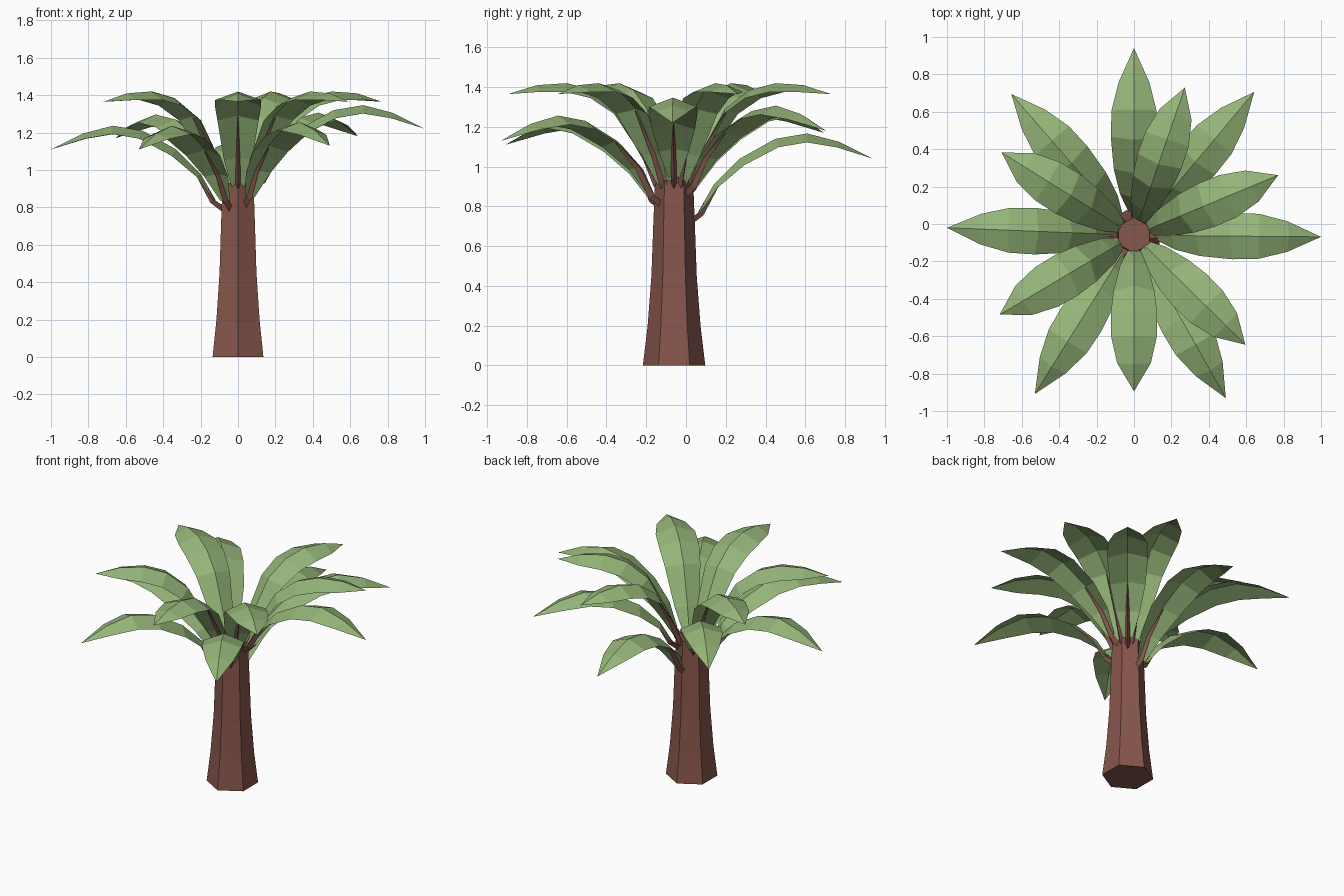
import bpy, bmesh, math
from mathutils import Vector

if "Cube" in bpy.data.objects:
    bpy.data.objects.remove(bpy.data.objects["Cube"])

CY = -0.06  # trunk axis position along y


def material(name, rgb):
    m = bpy.data.materials.new(name)
    m.diffuse_color = (*rgb, 1)
    m.use_nodes = True
    m.node_tree.nodes["Principled BSDF"].inputs["Base Color"].default_value = m.diffuse_color
    return m


green = material("leaf green", (0.30, 0.46, 0.19))
brown = material("bark brown", (0.24, 0.092, 0.072))


def make_object(name, bm, mat):
    me = bpy.data.meshes.new(name)
    bm.to_mesh(me)
    bm.free()
    me.materials.append(mat)
    ob = bpy.data.objects.new(name, me)
    bpy.context.collection.objects.link(ob)
    return ob


def loft(bm, rings):
    """Closed tube through rings of equal point count, capped at both ends."""
    vs = [[bm.verts.new(p) for p in ring] for ring in rings]
    n = len(vs[0])
    for a, b in zip(vs, vs[1:]):
        for i in range(n):
            j = (i + 1) % n
            bm.faces.new((a[i], a[j], b[j], b[i]))
    bm.faces.new(vs[0])
    bm.faces.new(vs[-1])
    bmesh.ops.recalc_face_normals(bm, faces=bm.faces)


# Trunk: flared hexagonal column
bm = bmesh.new()
loft(bm, [[(r * math.sin(i * math.pi / 3), CY + r * math.cos(i * math.pi / 3), z)
           for i in range(6)]
          for z, r in ((0, 0.157), (0.2, 0.133), (0.45, 0.114), (0.7, 0.105), (0.93, 0.096))])
make_object("trunk", bm, brown)

# Leaf side profiles: (radius, height relative to tip, half width, edge droop)
UPPER = [(0.075, -0.45, 0.035, 0.01), (0.14, -0.30, 0.075, 0.025), (0.27, -0.075, 0.11, 0.04),
         (0.40, 0.02, 0.124, 0.045), (0.54, 0.055, 0.122, 0.045), (0.69, 0.045, 0.09, 0.035),
         (0.835, 0, 0, 0)]
LOWER = [(0.12, -0.27, 0.03, 0.01), (0.20, -0.13, 0.075, 0.025), (0.33, 0.0, 0.108, 0.04),
         (0.51, 0.10, 0.124, 0.045), (0.67, 0.127, 0.12, 0.045), (0.83, 0.085, 0.082, 0.03),
         (1.0, 0, 0, 0)]


def make_leaf(index, tier, angle, tip_z, profile):
    a = math.radians(angle)
    out = Vector((math.cos(a), math.sin(a), 0))
    side = Vector((-out.y, out.x, 0))
    up = Vector((0, 0, 1))
    path = [Vector((0, CY, tip_z)) + out * r + up * z for r, z, _, _ in profile]

    # Blade: thin sheet with a raised centre crease
    bm = bmesh.new()
    rows, normals = [], []
    for k, (r, z, w, d) in enumerate(profile):
        t = (path[min(k + 1, len(path) - 1)] - path[max(k - 1, 0)]).normalized()
        n = t.cross(side)
        n = n if n.z > 0 else -n
        normals.append(n)
        ridge = bm.verts.new(path[k])
        if w:
            rows.append((bm.verts.new(path[k] + side * w - n * d), ridge,
                         bm.verts.new(path[k] - side * w - n * d)))
        else:
            rows.append((ridge,))
    for p, q in zip(rows, rows[1:]):
        for i in range(2):
            if len(q) == 3:
                bm.faces.new((p[i], p[i + 1], q[i + 1], q[i]))
            else:
                bm.faces.new((p[i], p[i + 1], q[0]))
    make_object(f"{tier}_leaf_{index}", bm, green)

    # Stem: tapering three-sided rib from the trunk along the leaf underside
    root = Vector((0, CY, tip_z - (0.32 if tier == "lower" else 0.47))) + out * 0.07
    centres = [root] + [path[k] - normals[k] * 0.012 for k in range(3)]
    bm = bmesh.new()
    rings = []
    for k, (c, s) in enumerate(zip(centres, (0.016, 0.015, 0.011, 0.002))):
        n = normals[max(k - 1, 0)]
        rings.append([c + side * s + n * s * 0.6, c - side * s + n * s * 0.6, c - n * s * 1.3])
    loft(bm, rings)
    make_object(f"{tier}_stem_{index}", bm, brown)


# Upper crown
for i, ang in enumerate((71, 22.6, -44.5, -90, 210.6, 148)):
    make_leaf(i, "upper", ang, 1.365, UPPER)

# Lower crown: each leaf sits at its own height
for i, (ang, z) in enumerate(((90, 1.04), (50, 1.18), (-0.5, 1.22), (-60.6, 1.13),
                              (-122, 1.11), (177.7, 1.11), (131, 1.17))):
    make_leaf(i, "lower", ang, z, LOWER)
